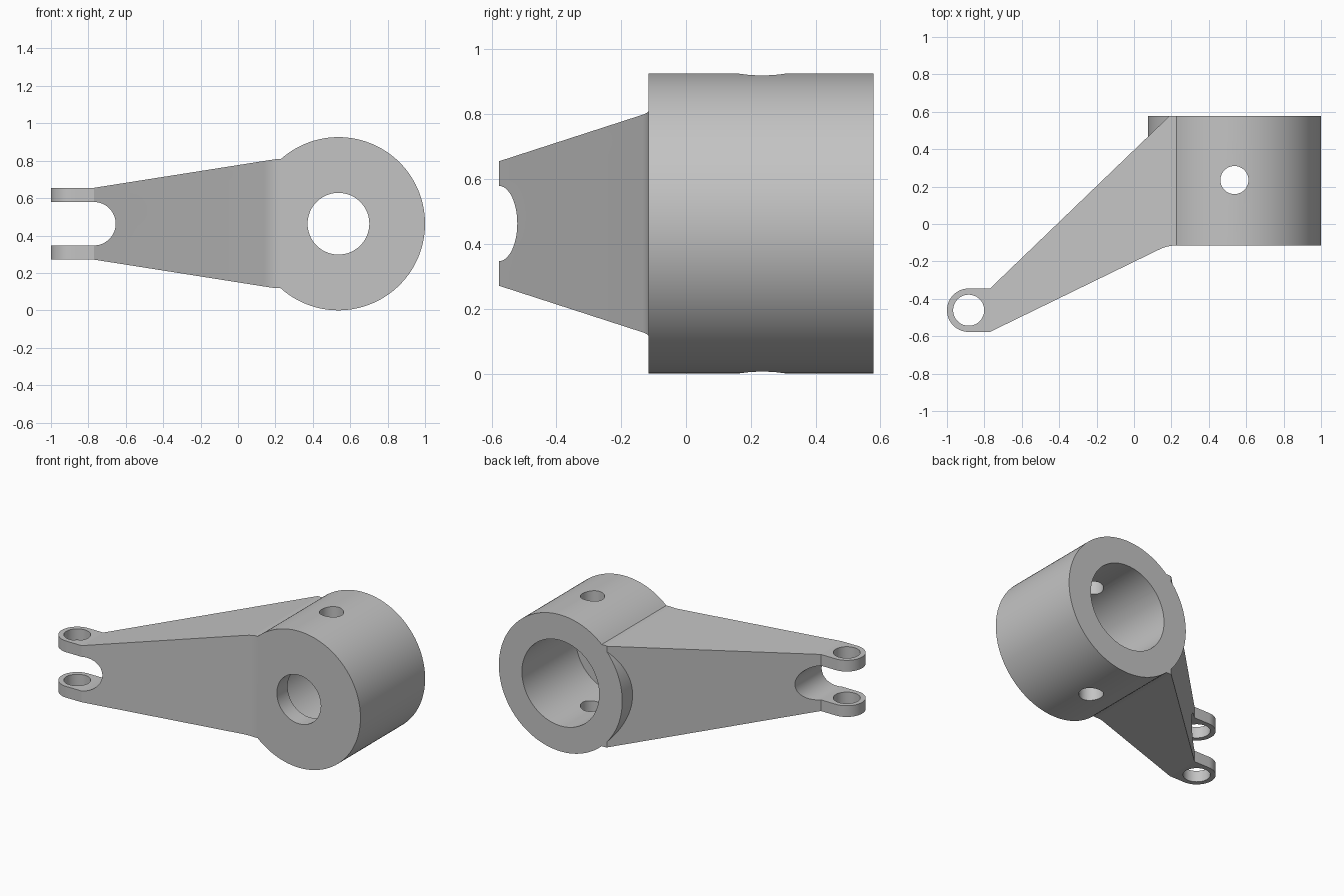
import bpy, bmesh
from math import pi, sin, cos, radians
from mathutils import Matrix, Vector

if "Cube" in bpy.data.objects:
    bpy.data.objects.remove(bpy.data.objects["Cube"], do_unlink=True)

grey = bpy.data.materials.new("machined_grey")
grey.use_nodes = True
grey.diffuse_color = (0.55, 0.55, 0.55, 1)
grey.node_tree.nodes["Principled BSDF"].inputs["Base Color"].default_value = (0.55, 0.55, 0.55, 1)

MID = 0.463            # height of the hub axis and the arm's mirror plane
HUB_X, HUB_R = 0.537, 0.463
FRONT, BACK = -0.115, 0.578
LUG_X, LUG_Y, LUG_R = -0.884, -0.461, 0.116
NECK = -0.77


def add_object(name, bm):
    bmesh.ops.recalc_face_normals(bm, faces=bm.faces)
    mesh = bpy.data.meshes.new(name)
    bm.to_mesh(mesh)
    bm.free()
    mesh.materials.append(grey)
    obj = bpy.data.objects.new(name, mesh)
    bpy.context.collection.objects.link(obj)
    return obj


def prism(name, points, start, end, axis):
    """Extrude a profile: (x, y) along z, or (x, z) along y."""
    bm = bmesh.new()
    place = (lambda a, b: (a, b, start)) if axis == "z" else (lambda a, b: (a, start, b))
    face = bm.faces.new([bm.verts.new(place(a, b)) for a, b in points])
    new = bmesh.ops.extrude_face_region(bm, geom=[face])["geom"]
    shift = Vector((0, 0, end - start) if axis == "z" else (0, end - start, 0))
    bmesh.ops.translate(bm, vec=shift, verts=[v for v in new if isinstance(v, bmesh.types.BMVert)])
    return add_object(name, bm)


def arc(cx, cy, r, a0, a1, steps):
    angles = [radians(a0 + (a1 - a0) * i / steps) for i in range(steps + 1)]
    return [(cx + r * cos(a), cy + r * sin(a)) for a in angles]


def cylinder(name, x, other, r, start, end, axis, segments=72):
    return prism(name, arc(x, other, r, 0, 360, segments)[:-1], start, end, axis)


def combine(target, tool, operation):
    mod = target.modifiers.new(operation.lower(), "BOOLEAN")
    mod.operation, mod.object, mod.solver = operation, tool, "EXACT"
    bpy.context.view_layer.objects.active = target
    bpy.ops.object.modifier_apply(modifier=mod.name)
    bpy.data.objects.remove(tool, do_unlink=True)


# Arm seen from above: rounded lug, slanted sides, soft bend into the hub
slope = 25.4
bend_r = 0.2
plan = arc(LUG_X, LUG_Y, LUG_R, 90, 270, 36)
plan += [(NECK, LUG_Y - LUG_R)]
plan += arc(0.225, FRONT - bend_r, bend_r, 90 + slope, 90, 6)
plan += [(0.32, FRONT), (0.32, BACK), (0.19, BACK), (NECK, LUG_Y + LUG_R)]
arm = prism("lever_arm", plan, 0, 1, "z")

# Arm seen from the front: tapered, with a round-bottomed fork slot
slot_r = 0.116
side = arc(NECK, MID, slot_r, -90, 90, 36)
side += [(-1.1, MID + slot_r), (-1.1, MID + 0.192), (NECK, MID + 0.192)]
side += [(0.2, MID + 0.345), (0.32, MID + 0.345), (0.32, MID - 0.345), (0.2, MID - 0.345)]
side += [(NECK, MID - 0.192), (-1.1, MID - 0.192), (-1.1, MID - slot_r)]
combine(arm, prism("taper_helper", side, -1, 1, "y"), "INTERSECT")
combine(arm, cylinder("pin_hole", LUG_X, LUG_Y, 0.083, -0.2, 1.2, "z"), "DIFFERENCE")

# Hub joined to the arm, then bored
body = cylinder("hub_and_forked_arm", HUB_X, MID, HUB_R, FRONT, BACK, "y", 120)
combine(body, arm, "UNION")
combine(body, cylinder("back_bore", HUB_X, MID, 0.29, 0.0, 0.8, "y", 96), "DIFFERENCE")
combine(body, cylinder("front_hole", HUB_X, MID, 0.165, -0.4, 0.3, "y"), "DIFFERENCE")
combine(body, cylinder("cross_hole", HUB_X, 0.235, 0.075, -0.2, 1.2, "z"), "DIFFERENCE")

# Smooth round walls, crisp edges
bpy.ops.object.select_all(action="DESELECT")
body.select_set(True)
bpy.context.view_layer.objects.active = body
bpy.ops.object.shade_smooth_by_angle(angle=radians(8))
